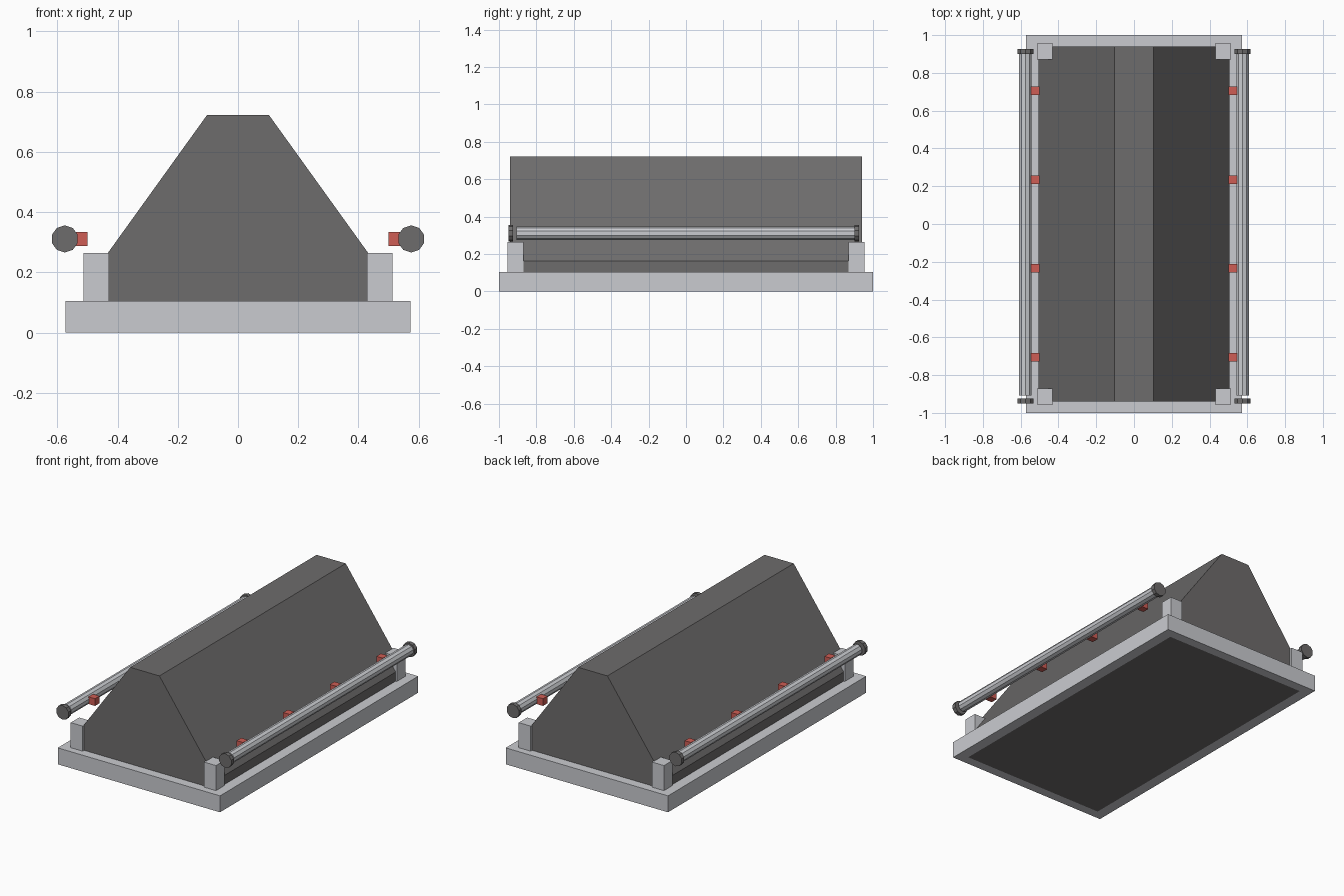
import bpy
import bmesh
import math
from mathutils import Matrix, Vector

cube = bpy.data.objects.get("Cube")
if cube:
    bpy.data.objects.remove(cube, do_unlink=True)


def make_material(name, rgb):
    mat = bpy.data.materials.new(name)
    mat.use_nodes = True
    color = (*rgb, 1.0)
    mat.diffuse_color = color
    mat.node_tree.nodes["Principled BSDF"].inputs["Base Color"].default_value = color
    return mat


light_metal = make_material("light_grey_metal", (0.59, 0.60, 0.63))
dark_metal = make_material("dark_grey_metal", (0.155, 0.15, 0.15))
red_paint = make_material("red_paint", (0.62, 0.11, 0.09))


def finish(bm, name, mat):
    bmesh.ops.recalc_face_normals(bm, faces=bm.faces)
    mesh = bpy.data.meshes.new(name)
    bm.to_mesh(mesh)
    bm.free()
    mesh.materials.append(mat)
    obj = bpy.data.objects.new(name, mesh)
    bpy.context.collection.objects.link(obj)
    return obj


def box(name, low, high, mat):
    low, high = Vector(low), Vector(high)
    bm = bmesh.new()
    place = Matrix.Translation((low + high) / 2) @ Matrix.Diagonal((*(high - low), 1))
    bmesh.ops.create_cube(bm, size=1, matrix=place)
    return finish(bm, name, mat)


def rod(name, x, y0, y1, z, radius, mat):
    """Ten-sided cylinder lying along y."""
    bm = bmesh.new()
    place = Matrix.Translation((x, (y0 + y1) / 2, z)) @ Matrix.Rotation(math.pi / 2, 4, "X")
    bmesh.ops.create_cone(bm, cap_ends=True, segments=10, radius1=radius, radius2=radius,
                          depth=y1 - y0, matrix=place)
    return finish(bm, name, mat)


def extruded(name, profile, y0, y1, mat):
    """Closed x-z profile swept along y."""
    bm = bmesh.new()
    face = bm.faces.new([bm.verts.new((x, y0, z)) for x, z in profile])
    moved = bmesh.ops.extrude_face_region(bm, geom=[face], use_keep_orig=True)["geom"]
    verts = [v for v in moved if isinstance(v, bmesh.types.BMVert)]
    bmesh.ops.translate(bm, verts=verts, vec=(0, y1 - y0, 0))
    return finish(bm, name, mat)


BODY_X, BODY_Y = 0.505, 0.94
BASE_X, BASE_Y, BASE_Z = 0.573, 1.0, 0.105

# Tapered hull, whose underside shows inside the base frame
half = [(BODY_X, 0), (BODY_X, 0.163), (0.103, 0.722)]
hull = half + [(-x, z) for x, z in reversed(half)]
extruded("hull", hull, -BODY_Y, BODY_Y, dark_metal)

# Base frame: an open rectangular ring around the hull
bm = bmesh.new()
rings = []
for z in (0, BASE_Z):
    for hx, hy in ((BASE_X, BASE_Y), (BODY_X, BODY_Y)):
        corners = ((-hx, -hy), (hx, -hy), (hx, hy), (-hx, hy))
        rings.append([bm.verts.new((x, y, z)) for x, y in corners])
low_out, low_in, top_out, top_in = rings
for a, b in ((low_out, low_in), (low_out, top_out), (top_out, top_in), (low_in, top_in)):
    for i in range(4):
        j = (i + 1) % 4
        bm.faces.new((a[i], a[j], b[j], b[i]))
finish(bm, "base_frame", light_metal)

RAIL_X, RAIL_Z = 0.575, 0.311
for side, s in (("left", 1), ("right", -1)):
    # Corner posts
    for end, e in (("back", 1), ("front", -1)):
        xs = sorted((s * 0.428, s * 0.513))
        ys = sorted((e * 0.87, e * 0.955))
        box(f"{side}_{end}_post", (xs[0], ys[0], BASE_Z), (xs[1], ys[1], 0.265), light_metal)

    # Side rail with end caps
    rod(f"{side}_rail", s * RAIL_X, -0.907, 0.907, RAIL_Z, 0.035, light_metal)
    for end, y in (("front", -0.95), ("back", 0.9)):
        rod(f"{side}_{end}_rail_cap", s * RAIL_X, y, y + 0.026, RAIL_Z, 0.045, dark_metal)

    # Red brackets along the rail
    xs = sorted((s * 0.5, s * 0.546))
    for i in range(4):
        y = -0.705 + i * 0.47
        box(f"{side}_bracket_{i + 1}", (xs[0], y - 0.023, RAIL_Z - 0.023),
            (xs[1], y + 0.023, RAIL_Z + 0.023), red_paint)
